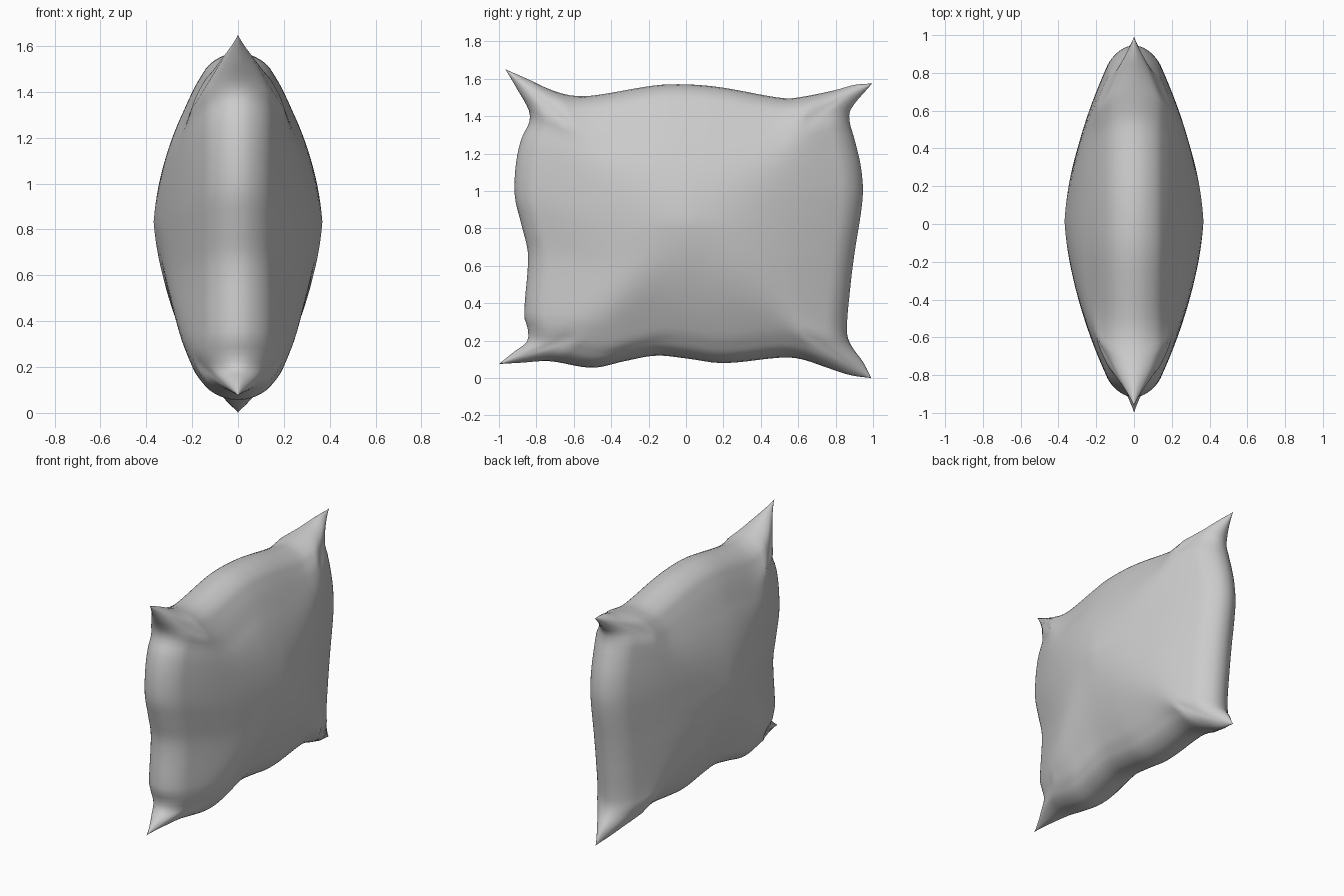
import bpy, bmesh, math
from mathutils import Vector

if "Cube" in bpy.data.objects:
    bpy.data.objects.remove(bpy.data.objects["Cube"])

# Seam outline as (y, z): each side of the cushion
TOP = [(-.965, 1.65), (-.85, 1.6), (-.72, 1.54), (-.61, 1.51), (-.5, 1.51), (-.16, 1.565), (0, 1.57),
       (.18, 1.555), (.53, 1.495), (.63, 1.505), (.8, 1.54), (.9, 1.567), (.995, 1.575)]
BOTTOM = [(-1, .075), (-.88, .082), (-.73, .09), (-.5, .055), (-.33, .09), (-.16, .12), (0, .105),
          (.2, .08), (.52, .11), (.62, .1), (.77, .05), (.88, .015), (.99, 0)]
LEFT = [(-1, .075), (-.92, .14), (-.85, .195), (-.845, .26), (-.865, .33), (-.845, .66), (-.88, .82),
        (-.915, .97), (-.91, 1.14), (-.88, 1.28), (-.837, 1.37), (-.84, 1.43), (-.9, 1.54), (-.965, 1.65)]
RIGHT = [(.99, 0), (.95, .08), (.88, .18), (.86, .25), (.88, .5), (.9, .66), (.945, .97),
         (.935, 1.13), (.9, 1.28), (.875, 1.37), (.88, 1.435), (.995, 1.575)]
NU, NV, HALF = 64, 56, .378


def sampler(points):
    """Curve through the points, parametrised by length."""
    p = [Vector(q) for q in points]
    d = [0]
    for a, b in zip(p, p[1:]):
        d.append(d[-1] + (b - a).length)
    m = [(p[min(i + 1, len(p) - 1)] - p[max(i - 1, 0)]) /
         (d[min(i + 1, len(p) - 1)] - d[max(i - 1, 0)]) for i in range(len(p))]

    def at(t):
        s = t * d[-1]
        i = max(k for k in range(len(p) - 1) if d[k] <= s + 1e-9)
        h = d[i + 1] - d[i]
        x = (s - d[i]) / h
        return (p[i] * (2*x**3 - 3*x*x + 1) + m[i] * h * (x**3 - 2*x*x + x)
                + p[i + 1] * (3*x*x - 2*x**3) + m[i + 1] * h * (x**3 - x*x))
    return at


top, bottom, left, right = map(sampler, (TOP, BOTTOM, LEFT, RIGHT))


def plan(u, v):
    """Blend the four seam curves into a patch."""
    corners = (bottom(0) * (1-u) * (1-v) + bottom(1) * u * (1-v)
               + top(0) * (1-u) * v + top(1) * u * v)
    return bottom(u) * (1-v) + top(u) * v + left(v) * (1-u) + right(v) * u - corners


def puff(u, v):
    """Half thickness: round rim plus four sloping panels meeting on soft diagonals."""
    a, b = [1 - abs(2 * t - 1) for t in (u, v)]
    if min(a, b) < 1e-6:
        return 0
    s = (a**-6 + b**-6) ** (-1 / 6)
    rim = math.sqrt(1 - max(0, 1 - s / .12) ** 2) * min(1, max(a, b) / .3)
    return HALF * (.25 * rim + .75 * (1 - (1 - s) ** 1.5))


def ease(i, n):
    t = i / n
    return .2 * t + .8 * (1 - math.cos(math.pi * t)) / 2


# Two puffed faces sharing the seam
bm = bmesh.new()
for side in (1, -1):
    grid = []
    for i in range(NU + 1):
        u = ease(i, NU)
        row = []
        for j in range(NV + 1):
            v = ease(j, NV)
            y, z = plan(u, v)
            row.append(bm.verts.new((side * puff(u, v), y, z)))
        grid.append(row)
    for i in range(NU):
        for j in range(NV):
            quad = [grid[i][j], grid[i+1][j], grid[i+1][j+1], grid[i][j+1]]
            bm.faces.new(quad if side > 0 else quad[::-1])
bmesh.ops.remove_doubles(bm, verts=bm.verts, dist=1e-4)
bmesh.ops.recalc_face_normals(bm, faces=bm.faces)
for f in bm.faces:
    f.smooth = True
mesh = bpy.data.meshes.new("cushion")
bm.to_mesh(mesh)
bm.free()
bpy.context.collection.objects.link(bpy.data.objects.new("cushion", mesh))
